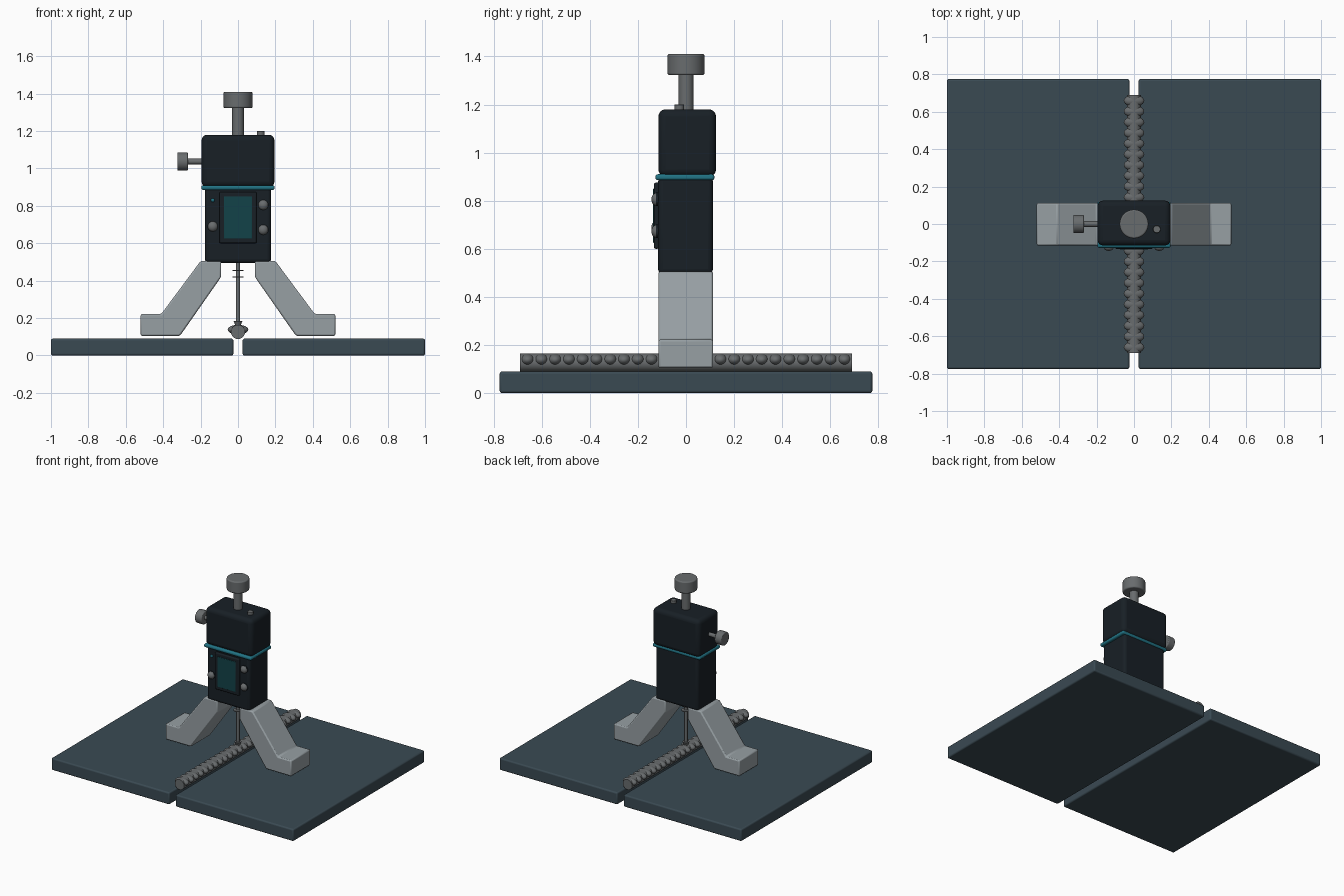
import bpy, bmesh, math
from mathutils import Vector

if "Cube" in bpy.data.objects:
    bpy.data.objects.remove(bpy.data.objects["Cube"])

def material(name, rgb):
    m = bpy.data.materials.new(name)
    m.diffuse_color = (*rgb, 1)
    m.use_nodes = True
    m.node_tree.nodes["Principled BSDF"].inputs["Base Color"].default_value = m.diffuse_color
    return m

PLATE = material("slate", (0.042, 0.068, 0.086))
BODY = material("near_black", (0.009, 0.014, 0.019))
TEAL = material("teal", (0.015, 0.17, 0.23))
GLASS = material("dark_teal", (0.006, 0.055, 0.065))
STEEL = material("steel", (0.14, 0.15, 0.155))
LEG = material("light_grey", (0.31, 0.35, 0.37))

def finish(ob, name, mat, bevel=0, segments=3):
    ob.name = name
    ob.data.materials.append(mat)
    if bevel:
        mod = ob.modifiers.new("bevel", "BEVEL")
        mod.width, mod.segments = bevel, segments
        mod.limit_method = 'ANGLE'
    bpy.ops.object.select_all(action='DESELECT')
    bpy.context.view_layer.objects.active = ob
    ob.select_set(True)
    bpy.ops.object.shade_smooth_by_angle(angle=math.radians(35))
    return ob

def box(name, lo, hi, mat, bevel=0, segments=3):
    lo, hi = Vector(lo), Vector(hi)
    bpy.ops.mesh.primitive_cube_add(size=1, location=(lo + hi) / 2)
    ob = bpy.context.object
    ob.scale = hi - lo
    bpy.ops.object.transform_apply(location=False, rotation=False, scale=True)
    return finish(ob, name, mat, bevel, segments)

def rod(name, a, b, r, mat, bevel=0, r2=None, sides=32):
    a, b = Vector(a), Vector(b)
    d = b - a
    bpy.ops.mesh.primitive_cone_add(vertices=sides, radius1=r, radius2=r if r2 is None else r2,
                                    depth=d.length, location=(a + b) / 2,
                                    rotation=d.to_track_quat('Z', 'Y').to_euler())
    return finish(bpy.context.object, name, mat, bevel)

def dome(name, loc, size, mat):
    bpy.ops.mesh.primitive_uv_sphere_add(segments=24, ring_count=12, radius=1, location=loc)
    bpy.context.object.scale = size
    return finish(bpy.context.object, name, mat)

# Two plates with a gap between them
box("plate_left", (-1, -0.775, 0), (-0.025, 0.775, 0.09), PLATE, 0.01)
box("plate_right", (0.025, -0.775, 0), (1, 0.775, 0.09), PLATE, 0.01)

# Weld seam: core and a row of ripples
rod("weld_core", (0, -0.69, 0.126), (0, 0.69, 0.126), 0.038, STEEL)
for i in range(24):
    dome(f"weld_ripple_{i + 1}", (0, -0.659 + i * 0.0573, 0.138), (0.055, 0.031, 0.026), STEEL)

# Splayed legs, extruded from one profile
PROFILE = [(0.52, 0.105), (0.31, 0.105), (0.09, 0.42), (0.09, 0.505),
           (0.20, 0.505), (0.41, 0.222), (0.52, 0.222)]
for side, name in ((-1, "leg_left"), (1, "leg_right")):
    bm = bmesh.new()
    face = bm.faces.new([bm.verts.new((side * x, -0.115, z)) for x, z in PROFILE])
    ext = bmesh.ops.extrude_face_region(bm, geom=[face])["geom"]
    bmesh.ops.translate(bm, vec=(0, 0.228, 0),
                        verts=[g for g in ext if isinstance(g, bmesh.types.BMVert)])
    bmesh.ops.recalc_face_normals(bm, faces=bm.faces)
    mesh = bpy.data.meshes.new(name)
    bm.to_mesh(mesh)
    bm.free()
    ob = bpy.data.objects.new(name, mesh)
    bpy.context.collection.objects.link(ob)
    finish(ob, name, LEG, 0.008, 2)

# Instrument housing
box("lower_body", (-0.177, -0.116, 0.495), (0.177, 0.112, 0.9), BODY, 0.02, 4)
box("upper_body", (-0.195, -0.115, 0.9), (0.195, 0.125, 1.18), BODY, 0.03, 4)
box("accent_band", (-0.196, -0.127, 0.885), (0.196, 0.118, 0.91), TEAL, 0.01)

# Screen and front controls
box("screen_bezel", (-0.1, -0.134, 0.6), (0.1, -0.11, 0.875), BODY, 0.008)
box("screen", (-0.075, -0.137, 0.625), (0.075, -0.125, 0.85), GLASS, 0.002)
for i, (x, z) in enumerate(((-0.135, 0.69), (0.135, 0.805), (0.135, 0.672))):
    rod(f"button_base_{i + 1}", (x, -0.112, z), (x, -0.124, z), 0.028, BODY)
    dome(f"button_{i + 1}", (x, -0.122, z), (0.027, 0.022, 0.027), STEEL)
dome("indicator_light", (-0.135, -0.116, 0.83), (0.01, 0.008, 0.01), TEAL)

# Top plunger, side thumbscrew and top button
rod("plunger_shaft", (0, 0, 1.16), (0, 0, 1.33), 0.031, STEEL)
rod("plunger_knob", (0, 0, 1.322), (0, 0, 1.41), 0.077, STEEL, 0.008)
rod("side_shaft", (-0.18, 0, 1.037), (-0.28, 0, 1.037), 0.015, STEEL)
rod("side_knob", (-0.268, 0, 1.037), (-0.324, 0, 1.037), 0.049, STEEL, 0.006)
rod("top_button", (0.122, -0.028, 1.17), (0.122, -0.028, 1.2), 0.02, STEEL, 0.003)

# Measuring probe
rod("probe_rod", (0, 0, 0.17), (0, 0, 0.5), 0.012, STEEL)
rod("probe_tip", (0, 0, 0.185), (0, 0, 0.14), 0.024, STEEL, r2=0.006)
for i, z in enumerate((0.42, 0.455)):
    rod(f"probe_ring_{i + 1}", (0, 0, z - 0.003), (0, 0, z + 0.003), 0.03, STEEL)
